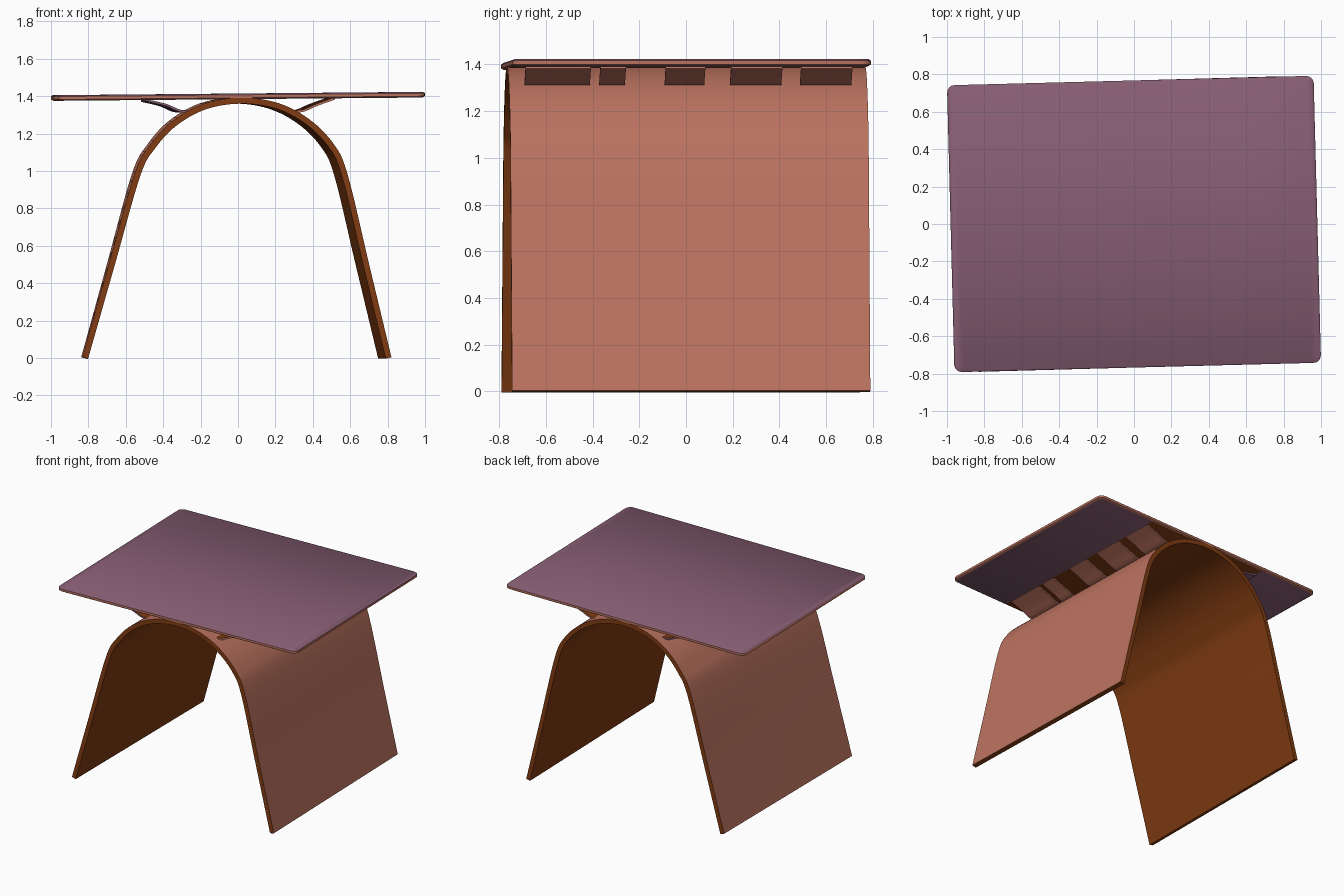
import bpy, bmesh, math
from mathutils import Vector

if "Cube" in bpy.data.objects:
    bpy.data.objects.remove(bpy.data.objects["Cube"])


def material(name, rgb):
    m = bpy.data.materials.new(name)
    m.diffuse_color = (*rgb, 1)
    m.use_nodes = True
    m.node_tree.nodes["Principled BSDF"].inputs["Base Color"].default_value = m.diffuse_color
    return m


PURPLE = material("dusty purple", (0.24, 0.11, 0.17))
SALMON = material("salmon clay", (0.50, 0.17, 0.115))
BROWN = material("rust brown", (0.22, 0.045, 0.006))
MATS = [PURPLE, SALMON, BROWN]


def finish(name, bm, angle=40):
    bmesh.ops.recalc_face_normals(bm, faces=bm.faces)
    me = bpy.data.meshes.new(name)
    bm.to_mesh(me)
    bm.free()
    ob = bpy.data.objects.new(name, me)
    bpy.context.collection.objects.link(ob)
    for m in MATS:
        me.materials.append(m)
    bpy.ops.object.select_all(action='DESELECT')
    ob.select_set(True)
    bpy.context.view_layer.objects.active = ob
    bpy.ops.object.shade_smooth_by_angle(angle=math.radians(angle))
    return ob


def spline(pts, steps=6):
    """Catmull-Rom curve through 2D points."""
    p = [Vector(q) for q in pts]
    p = [2 * p[0] - p[1]] + p + [2 * p[-1] - p[-2]]
    out = []
    for i in range(1, len(p) - 2):
        a, b, c, d = p[i - 1:i + 3]
        for s in range(steps):
            t = s / steps
            out.append(0.5 * (2 * b + (c - a) * t + (2 * a - 5 * b + 4 * c - d) * t * t
                              + (3 * b - a - 3 * c + d) * t ** 3))
    return out + [p[-2]]


def sheet(name, line, y0, y1, thick, mats, shape, rows=8):
    """Bent sheet: 2D centre line thickened and swept along y. mats = outer, inner, edge."""
    n = len(line)
    outer, inner = [], []
    for i, p in enumerate(line):
        d = (line[min(i + 1, n - 1)] - line[max(i - 1, 0)]).normalized()
        nor = Vector((-d.y, d.x)) * thick / 2
        outer.append(p + nor)
        inner.append(p - nor)
    loop = outer + inner[::-1]
    bm = bmesh.new()
    rings = []
    for r in range(rows + 1):
        y = y0 + (y1 - y0) * r / rows
        rings.append([bm.verts.new(shape(q.x, y, q.y)) for q in loop])
    m = len(loop)
    for a, b in zip(rings, rings[1:]):
        for i in range(m):
            j = (i + 1) % m
            f = bm.faces.new((a[i], a[j], b[j], b[i]))
            f.material_index = mats[0] if i < n - 1 else mats[1] if n <= i < m - 1 else mats[2]
    for ring in (rings[0], rings[-1]):
        for i in range(n - 1):
            f = bm.faces.new((ring[i], ring[i + 1], ring[m - 2 - i], ring[m - 1 - i]))
            f.material_index = mats[2]
    return finish(name, bm)


TURN = 0.026  # whole model sits slightly turned about z


def arch_shape(x, y, z):
    # the left leg is nearly square to the view, the right one is turned
    t = min(1, max(0, (x + 0.8) / 1.0))
    return (x - y * (0.004 + (TURN - 0.004) * t), y + x * 0.028, z)


# Arched base: one bent sheet forming both legs
arch_pts = [(-0.82, 0), (-0.68, 0.5), (-0.545, 0.98), (-0.465, 1.13), (-0.35, 1.255),
            (-0.19, 1.345), (0, 1.376), (0.19, 1.348), (0.35, 1.265), (0.475, 1.14),
            (0.55, 0.98), (0.665, 0.5), (0.785, 0)]
sheet("arched_base", spline(arch_pts), -0.767, 0.767, 0.032, (1, 2, 2), arch_shape)

# Table top: thin slab with rounded corners, brown band on the underside
bm = bmesh.new()
outline = []
R, HX, HY = 0.04, 0.98, 0.767
for k, (sx, sy) in enumerate([(1, 1), (-1, 1), (-1, -1), (1, -1)]):
    for s in range(5):
        a = math.pi / 2 * (k + s / 4)
        outline.append((sx * (HX - R) + R * math.cos(a), sy * (HY - R) + R * math.sin(a)))
levels = [(0.985, 1.384), (1.0, 1.391), (1.0, 1.407), (0.988, 1.414)]
rings = [[bm.verts.new((x - math.copysign(1 - s, x) * 0.7, y - math.copysign(1 - s, y) * 0.7, z))
          for x, y in outline] for s, z in levels]
n = len(outline)
for r in range(3):
    for i in range(n):
        j = (i + 1) % n
        f = bm.faces.new((rings[r][i], rings[r][j], rings[r + 1][j], rings[r + 1][i]))
        f.material_index = 0 if r == 2 else 1
bm.faces.new(rings[3])
bm.faces.new(rings[0][::-1])
for x in (-0.5, 0.5):
    bmesh.ops.bisect_plane(bm, geom=bm.verts[:] + bm.edges[:] + bm.faces[:],
                           plane_co=(x, 0, 0), plane_no=(1, 0, 0))
for f in bm.faces:
    c = f.calc_center_median()
    if c.z < 1.386 and abs(c.x) < 0.5:
        f.material_index = 2
for v in bm.verts:
    x, y, z = v.co
    v.co = (x - TURN * y, y + TURN * x, z + 0.009 * x)
finish("table_top", bm, 50)

# Broken fillet webs joining arch and top, with gaps along the length
segments = [(-0.70, -0.42), (-0.38, -0.27), (-0.10, 0.07), (0.18, 0.40), (0.48, 0.70)]
for side, label, mat in ((-1, "left", 0), (1, "right", 1)):
    pts = [(side * 0.27, 1.318), (side * 0.33, 1.322), (side * 0.40, 1.352),
           (side * 0.50, 1.382 + 0.006 * side)]
    line = spline(pts, 4)
    if side < 0:
        line.reverse()
    for k, (a, b) in enumerate(segments):
        sheet(f"{label}_web_{k + 1}", line, a, b, 0.012, (2, mat, mat),
              lambda x, y, z: (x - TURN * y, y + TURN * x, z), 2)
